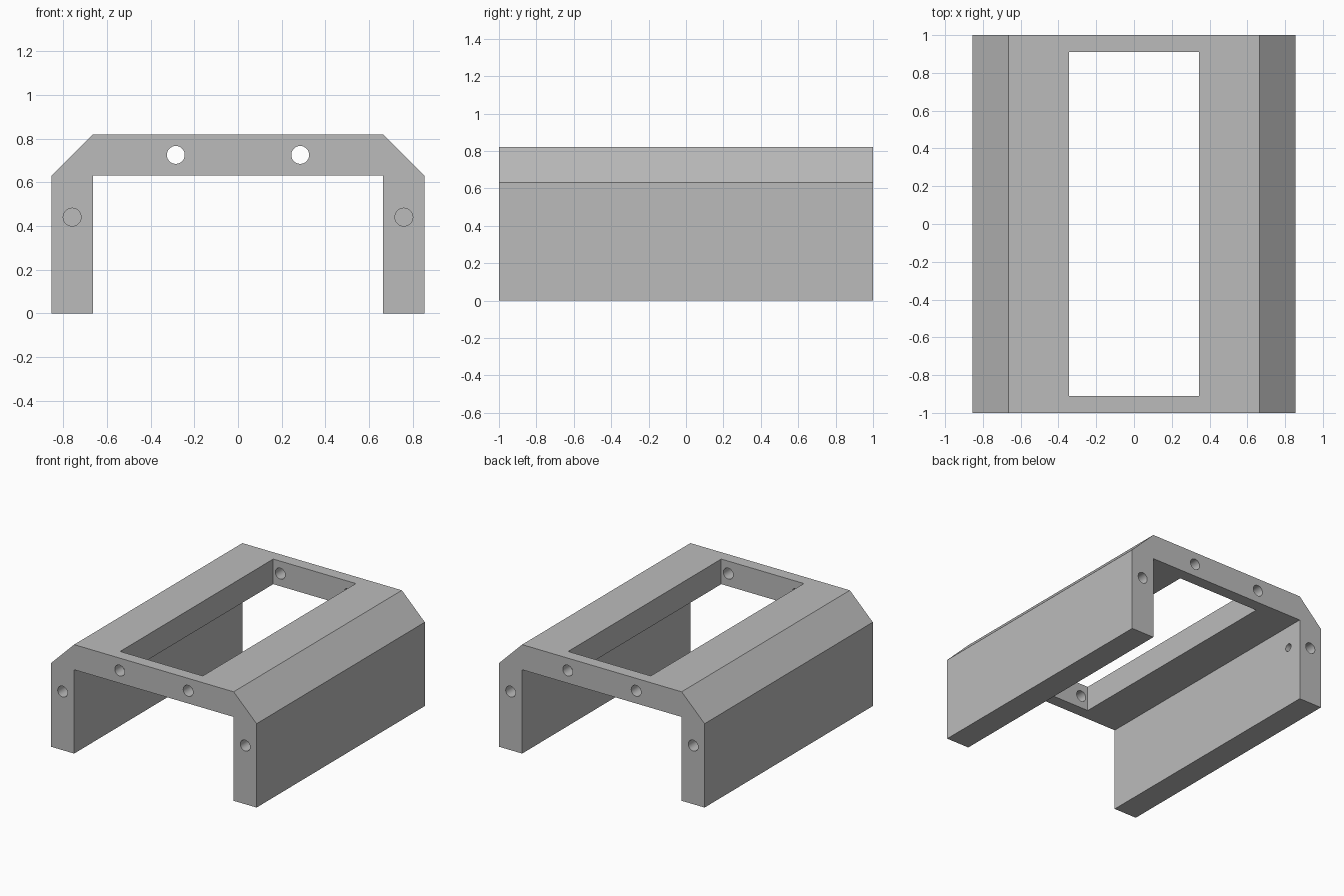
import bpy, bmesh
from math import radians
from mathutils import Matrix, Vector

if "Cube" in bpy.data.objects:
    bpy.data.objects.remove(bpy.data.objects["Cube"], do_unlink=True)

OUT_X, IN_X = 0.855, 0.664       # leg outer and inner faces
TOP, SHOULDER = 0.82, 0.631      # top face and underside of the deck
HOLE_R = 0.041

grey = bpy.data.materials.new("plain grey")
grey.use_nodes = True
colour = (0.5, 0.5, 0.5, 1)
grey.diffuse_color = colour
grey.node_tree.nodes["Principled BSDF"].inputs["Base Color"].default_value = colour


def make_object(name, bm):
    bmesh.ops.recalc_face_normals(bm, faces=bm.faces)
    mesh = bpy.data.meshes.new(name)
    bm.to_mesh(mesh)
    bm.free()
    mesh.materials.append(grey)
    obj = bpy.data.objects.new(name, mesh)
    bpy.context.collection.objects.link(obj)
    return obj


def add_hole(bm, centre, radius, depth, turn):
    spin = Matrix.Rotation(radians(90), 4, turn)
    bmesh.ops.create_cone(bm, cap_ends=True, segments=32, radius1=radius,
                          radius2=radius, depth=depth,
                          matrix=Matrix.Translation(centre) @ spin)


# Bridge-shaped frame: half profile mirrored, then extruded along y
half = [(IN_X, SHOULDER), (IN_X, 0), (OUT_X, 0), (OUT_X, SHOULDER), (IN_X, TOP)]
profile = half + [(-x, z) for x, z in reversed(half)]
bm = bmesh.new()
face = bm.faces.new([bm.verts.new((x, -1, z)) for x, z in profile])
ext = bmesh.ops.extrude_face_region(bm, geom=[face])
bmesh.ops.translate(bm, vec=Vector((0, 2, 0)),
                    verts=[v for v in ext["geom"] if isinstance(v, bmesh.types.BMVert)])
frame = make_object("frame", bm)

# Window through the deck
bm = bmesh.new()
bmesh.ops.create_cube(bm, size=1, matrix=Matrix.Translation((0, 0, 0.73))
                      @ Matrix.Diagonal((0.688, 1.82, 0.4, 1)))
window = make_object("window_cutter", bm)

# Through holes in the end rails and blind holes in the leg ends
bm = bmesh.new()
for sx in (-1, 1):
    for sy in (-1, 1):
        add_hole(bm, (sx * 0.285, sy * 0.95, 0.726), HOLE_R, 0.2, 'X')
        add_hole(bm, (sx * 0.76, sy * 0.95, 0.441), HOLE_R, 0.3, 'X')
holes = make_object("hole_cutter", bm)

# Small side hole inside one leg
bm = bmesh.new()
add_hole(bm, (-0.69, 0.876, 0.465), 0.029, 0.14, 'Y')
side_hole = make_object("side_hole_cutter", bm)

for cutter in (window, holes, side_hole):
    cutter.hide_render = True
    cutter.hide_set(True)
    cut = frame.modifiers.new(cutter.name, 'BOOLEAN')
    cut.operation = 'DIFFERENCE'
    cut.solver = 'EXACT'
    cut.object = cutter

# Apply the cuts, drop the cutters, smooth only the hole walls
bpy.context.view_layer.objects.active = frame
frame.select_set(True)
for cutter in (window, holes, side_hole):
    bpy.ops.object.modifier_apply(modifier=cutter.name)
    bpy.data.objects.remove(cutter, do_unlink=True)
bpy.ops.object.shade_smooth_by_angle(angle=radians(30))
